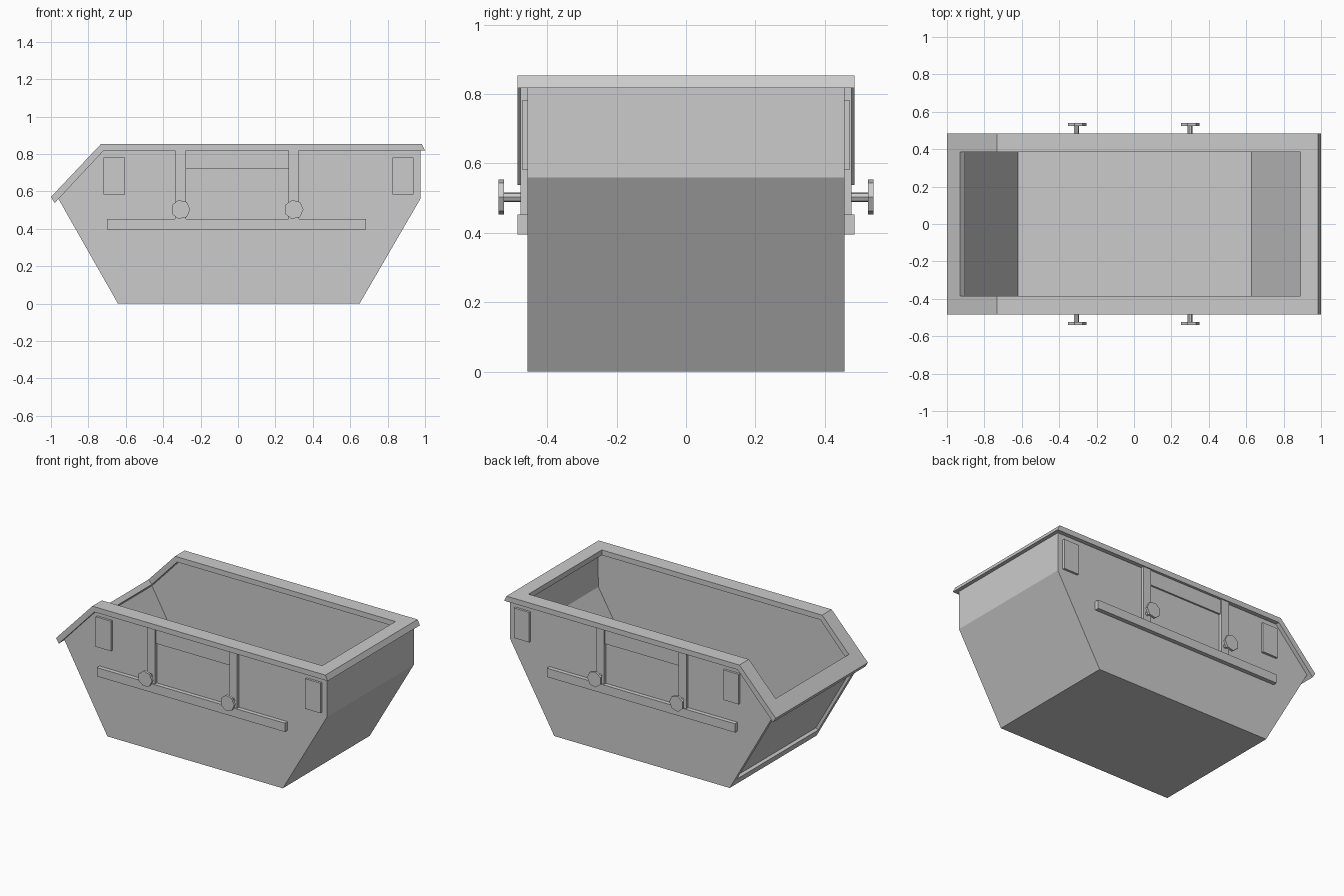
import bpy, bmesh
from math import radians
from mathutils import Matrix

if "Cube" in bpy.data.objects:
    bpy.data.objects.remove(bpy.data.objects["Cube"])


def prism(name, profile, y0, y1):
    """Extrude an (x, z) outline from y0 to y1."""
    bm = bmesh.new()
    face = bm.faces.new([bm.verts.new((x, y0, z)) for x, z in profile])
    ext = bmesh.ops.extrude_face_region(bm, geom=[face])
    verts = [g for g in ext["geom"] if isinstance(g, bmesh.types.BMVert)]
    bmesh.ops.translate(bm, verts=verts, vec=(0, y1 - y0, 0))
    bmesh.ops.recalc_face_normals(bm, faces=bm.faces[:])
    return link(name, bm)


def link(name, bm):
    mesh = bpy.data.meshes.new(name)
    bm.to_mesh(mesh)
    bm.free()
    ob = bpy.data.objects.new(name, mesh)
    bpy.context.collection.objects.link(ob)
    return ob


def cut(ob, cutter):
    mod = ob.modifiers.new("cut", 'BOOLEAN')
    mod.operation = 'DIFFERENCE'
    mod.solver = 'EXACT'
    mod.object = cutter
    bpy.context.view_layer.objects.active = ob
    bpy.ops.object.modifier_apply(modifier=mod.name)
    bpy.data.objects.remove(cutter)


def rect(x0, x1, z0, z1):
    return [(x0, z0), (x1, z0), (x1, z1), (x0, z1)]


def rod(name, x, z, radius, y0, y1, sides=7):
    """Faceted cylinder along y with one corner pointing up."""
    bm = bmesh.new()
    turn = (Matrix.Translation((x, (y0 + y1) / 2, z))
            @ Matrix.Rotation(radians(-90), 4, 'X')
            @ Matrix.Rotation(radians(-90), 4, 'Z'))
    bmesh.ops.create_cone(bm, cap_ends=True, segments=sides, radius1=radius,
                          radius2=radius, depth=abs(y1 - y0), matrix=turn)
    return link(name, bm)


# Hollow tub with sloping ends
tub = prism("tub", [(-.642, 0), (.65, 0), (.975, .56), (.975, .83),
                    (-.72, .83), (-.963, .565)], -.457, .457)
cut(tub, prism("cavity", [(-.62, .02), (.628, .02), (.952, .57), (.958, 1),
                          (-1.0, 1), (-1.0, .685)], -.438, .438))


# Recessed panel in the loading end
def on_slope(s, d):
    return (-.642 - .496 * s + .868 * d, .868 * s + .496 * d)


cut(tub, prism("recess", [on_slope(.065, -.05), on_slope(.065, .02),
                          on_slope(.6, .02), on_slope(.6, -.05)], -.427, .427))

# Rim following the sloped loading end, with the opening cut out
rim = prism("rim", [(-.98, .538), (-.718, .818), (1, .818), (.983, .853),
                    (-.733, .853), (-1, .57)], -.485, .485)
cut(rim, prism("opening", [(-.82, .54), (.89, .54), (.89, 1.2),
                           (-1.074, 1.2), (-1.074, .783)], -.385, .385))

# Fittings repeated on both long sides
for side, s in (("front", -1), ("back", 1)):
    prism(side + "_rail", rect(-.70, .685, .395, .453), s * .45, s * .485)
    prism(side + "_crossbar", rect(-.30, .30, .72, .825), s * .45, s * .468)
    for x0, x1 in ((-.718, -.605), (.825, .937)):
        prism(side + "_end_plate", rect(x0, x1, .582, .782), s * .45, s * .472)
    for x0, x1 in ((-.336, -.278), (.27, .327)):
        prism(side + "_post", rect(x0, x1, .45, .825), s * .45, s * .477)
        x = (x0 + x1) / 2
        rod(side + "_lifting_pin", x, .503, .014, s * .47, s * .53)
        rod(side + "_pin_head", x, .503, .052, s * .524, s * .54)
